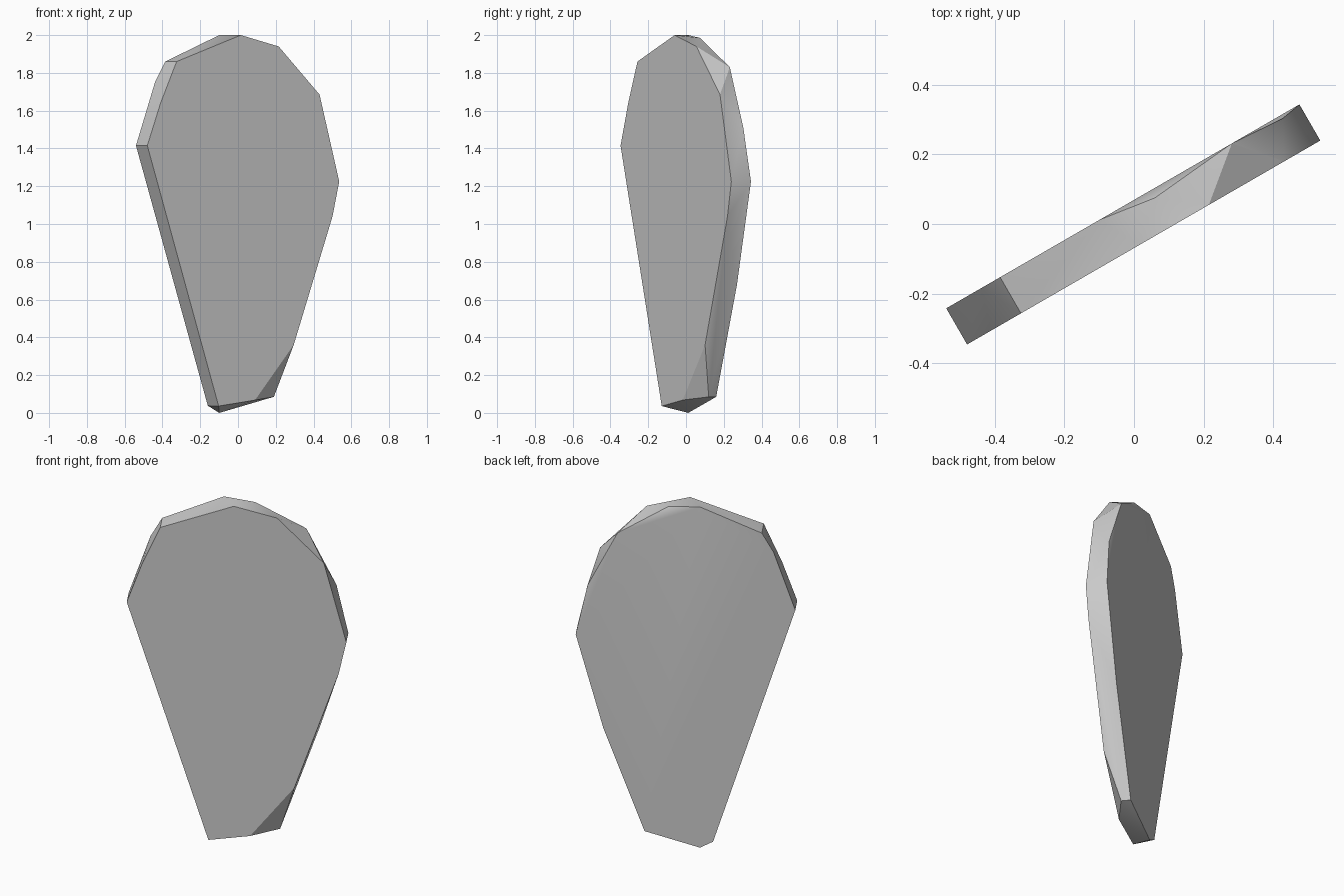
import bpy, bmesh, math

cube = bpy.data.objects.get("Cube")
if cube:
    bpy.data.objects.remove(cube, do_unlink=True)

HALF = 0.06               # half the slab thickness
TURN = math.radians(30)   # slab is turned about the vertical axis

# Outlines of the two broad faces: (along slab, height)
front = [(-.589, 1.415), (-.508, 1.64), (-.41, 1.86), (-.017, 2), (.214, 1.94),
         (.464, 1.685), (.584, 1.225), (.543, 1.04), (.306, .36), (.07, .068), (-.153, .036)]
back = [(-.589, 1.415), (-.473, 1.75), (-.41, 1.86), (-.08, 2), (.36, 1.83),
        (.584, 1.225), (.436, .68), (.216, .085), (-.08, 0), (-.15, .038)]
# Chipped corners lying between the broad faces: (along, depth, height)
chips = [(.0895, .035, 1.985), (.522, .049, 1.51), (.2245, .009, .085)]

# Stone body: the solid wrapped around the outlines
bm = bmesh.new()
for u, z in front:
    bm.verts.new((u, -HALF, z))
for u, z in back:
    bm.verts.new((u, HALF, z))
for p in chips:
    bm.verts.new(p)
hull = bmesh.ops.convex_hull(bm, input=bm.verts[:])
loose = [v for v in bm.verts if not v.link_faces]
bmesh.ops.delete(bm, geom=loose, context='VERTS')
bmesh.ops.dissolve_limit(bm, angle_limit=math.radians(1), verts=bm.verts[:], edges=bm.edges[:])
bmesh.ops.recalc_face_normals(bm, faces=bm.faces[:])
mesh = bpy.data.meshes.new("stone_slab")
bm.to_mesh(mesh)
bm.free()

slab = bpy.data.objects.new("stone_slab", mesh)
slab.rotation_euler.z = TURN
bpy.context.collection.objects.link(slab)

# Plain grey stone
stone = bpy.data.materials.new("grey_stone")
stone.use_nodes = True
color = (.6, .6, .6, 1)
stone.diffuse_color = color
stone.node_tree.nodes["Principled BSDF"].inputs["Base Color"].default_value = color
mesh.materials.append(stone)

# Soft shading across shallow edges only
bpy.ops.object.select_all(action='DESELECT')
slab.select_set(True)
bpy.context.view_layer.objects.active = slab
bpy.ops.object.shade_smooth_by_angle(angle=math.radians(30))
